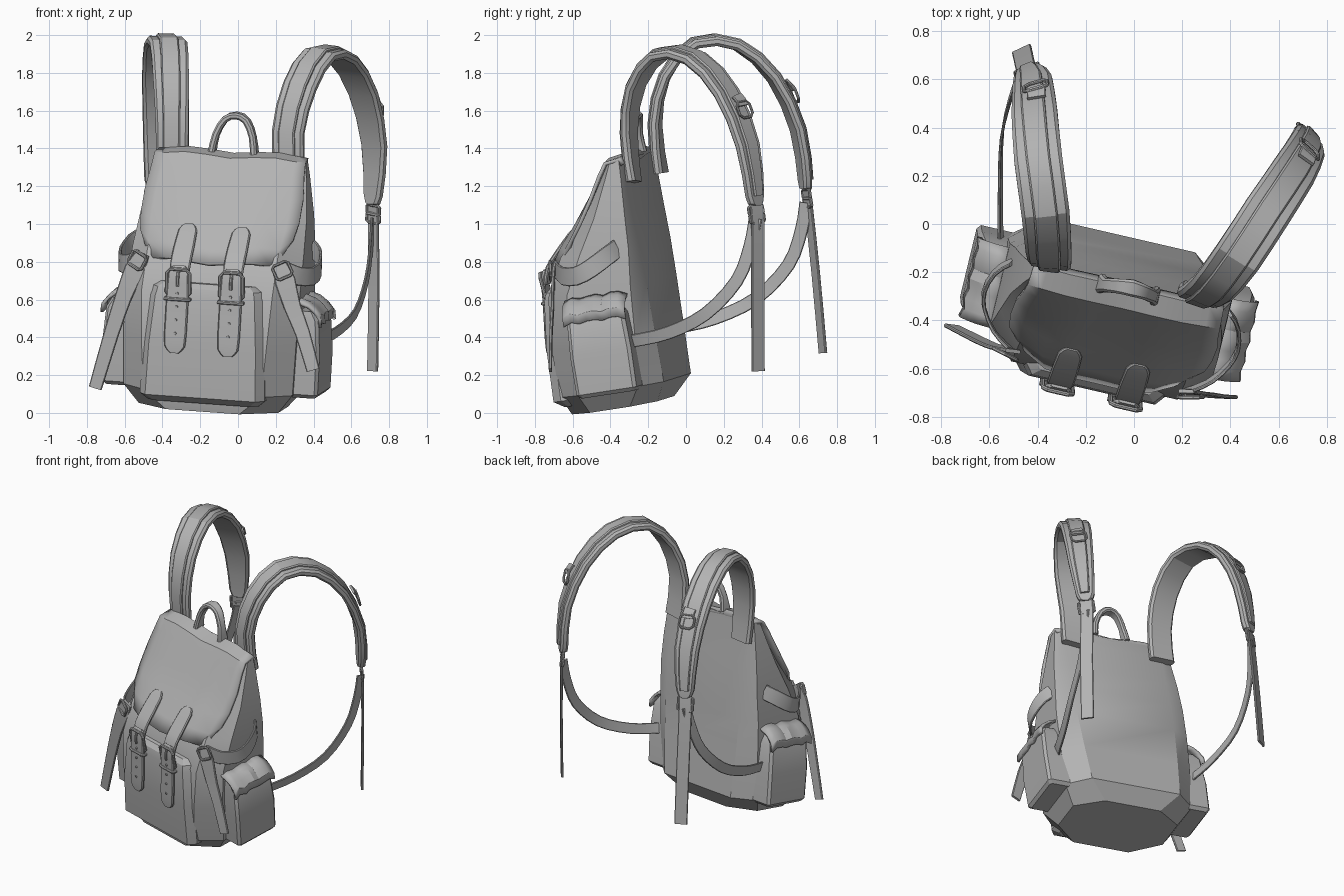
import bpy, bmesh, math
from mathutils import Vector, Matrix

if "Cube" in bpy.data.objects:
    bpy.data.objects.remove(bpy.data.objects["Cube"])

grey = bpy.data.materials.new("grey_canvas")
grey.use_nodes = True
grey.diffuse_color = (0.45, 0.45, 0.45, 1)
grey.node_tree.nodes["Principled BSDF"].inputs["Base Color"].default_value = grey.diffuse_color

# The pack stands slightly turned and tilted; parts are built upright, then placed
PLACE = (Matrix.Translation((-0.13, -0.32, 0.055)) @ Matrix.Rotation(math.radians(-13), 4, 'Z')
         @ Matrix.Rotation(math.radians(4), 4, 'Y') @ Matrix.Rotation(math.radians(8.5), 4, 'X'))


def finish(name, bm, solid=0):
    bmesh.ops.recalc_face_normals(bm, faces=bm.faces)
    me = bpy.data.meshes.new(name)
    bm.to_mesh(me)
    bm.free()
    me.materials.append(grey)
    ob = bpy.data.objects.new(name, me)
    bpy.context.collection.objects.link(ob)
    ob.matrix_world = PLACE
    bpy.ops.object.select_all(action='DESELECT')
    ob.select_set(True)
    bpy.context.view_layer.objects.active = ob
    bpy.ops.object.shade_smooth_by_angle(angle=math.radians(26))
    if solid:
        mod = ob.modifiers.new("thickness", 'SOLIDIFY')
        mod.thickness, mod.offset = solid, 0
    return ob


def loft(name, rings, closed=True, loop=False, solid=0):
    """Skin a list of equal point rings."""
    bm = bmesh.new()
    rows = [[bm.verts.new(p) for p in ring] for ring in rings]
    n = len(rows[0])
    pairs = list(zip(rows, rows[1:])) + ([(rows[-1], rows[0])] if loop else [])
    for a, b in pairs:
        for i in range(n if closed else n - 1):
            j = (i + 1) % n
            bm.faces.new((a[i], a[j], b[j], b[i]))
    if closed and not loop:
        bm.faces.new(rows[0])
        bm.faces.new(rows[-1])
    return finish(name, bm, solid)


def octagon(z, hw, front, back, cu=0.1, cf=0.1, cb=0.1, mid=0):
    """Rectangle with cut corners at height z."""
    return [(mid + x, y, z) for x, y in (
        (-hw + cu, front), (hw - cu, front), (hw, front + cf), (hw, back - cb),
        (hw - cu, back), (-hw + cu, back), (-hw, back - cb), (-hw, front + cf))]


def smooth(pts, steps):
    """Pass a rounded path through the points."""
    pts = [Vector(p) for p in pts]
    out = []
    for i in range(len(pts) - 1):
        b, c = pts[i], pts[i + 1]
        a, d = pts[max(i - 1, 0)], pts[min(i + 2, len(pts) - 1)]
        for k in range(steps):
            t = k / steps
            out.append(0.5 * (2 * b + (c - a) * t + (2 * a - 5 * b + 4 * c - d) * t ** 2
                              + (3 * b - a - 3 * c + d) * t ** 3))
    return out + [pts[-1]]


def sweep(name, pts, width, thick, wdir, s=1, steps=2, off=0, loop=False, twist=0):
    """Flat band along a path; s mirrors it, off lifts it outward."""
    path = [Vector(p) for p in pts] if loop else smooth(pts, steps)
    path = [Vector((p.x * s, p.y, p.z)) for p in path]
    n, rings = len(path), []
    widths = width if isinstance(width, (list, tuple)) else [width] * len(pts)
    for i, p in enumerate(path):
        if loop:
            tan = path[(i + 1) % n] - path[i - 1]
        else:
            tan = path[min(i + 1, n - 1)] - path[max(i - 1, 0)]
        tan.normalize()
        w = Vector(wdir)
        w.y -= twist * i / n
        w.x *= s
        w = (w - tan * w.dot(tan)).normalized()
        nor = w.cross(tan) * s
        f = i * (len(widths) - 1) / max(n - 1, 1)
        k = min(int(f), len(widths) - 2)
        a = (widths[k] + (widths[k + 1] - widths[k]) * (f - k)) / 2
        t, c = thick / 2, thick * 0.28
        sec = ((a, t - c), (a - c, t), (c - a, t), (-a, t - c),
               (-a, c - t), (c - a, -t), (a - c, -t), (a, c - t))
        rings.append([p + w * x + nor * (y + off) for x, y in sec])
    return loft(name, rings, loop=loop)


def frame(name, c, hw, hh, right, up, s=1, bar=0.02, cut=0.3):
    """Closed buckle ring with cut corners."""
    c, right, up = Vector(c), Vector(right).normalized(), Vector(up).normalized()
    k = 1 - cut
    shape = ((k, -1), (1, -k), (1, k), (k, 1), (-k, 1), (-1, k), (-1, -k), (-k, -1))
    pts = [c + right * hw * x + up * hh * y for x, y in shape]
    sweep(name, pts, bar, bar, right.cross(up), s, loop=True)


def stud(name, c, radius, depth):
    bm = bmesh.new()
    bmesh.ops.create_cone(bm, cap_ends=True, segments=10, radius1=radius, radius2=radius * 0.8,
                          depth=depth, matrix=Matrix.Translation(c) @ Matrix.Rotation(math.pi / 2, 4, 'X'))
    finish(name, bm)


# Main body: bevelled base, upright back, front sloping to the top
loft("body", [
    octagon(-0.012, 0.38, -0.25, 0.22, 0.18, 0.14, 0.11),
    octagon(0.09, 0.46, -0.27, 0.30, 0.14, 0.13, 0.11),
    octagon(0.35, 0.47, -0.27, 0.30, 0.13, 0.13, 0.08),
    octagon(0.62, 0.475, -0.24, 0.30, 0.12, 0.13, 0.06),
    octagon(0.82, 0.465, -0.14, 0.30, 0.11, 0.13, 0.04),
    octagon(1.00, 0.45, 0.015, 0.295, 0.1, 0.08, 0.03),
    octagon(1.20, 0.42, 0.145, 0.29, 0.07, 0.04, 0.02),
    octagon(1.285, 0.405, 0.20, 0.29, 0.04, 0.02, 0.02)])

# Lid: a sheet over the top and down the front, sides folded back
lid = []
for y, z, hw, fold in ((0.30, 1.27, 0.40, 0), (0.285, 1.30, 0.405, 0), (0.20, 1.285, 0.41, 0.01),
                       (0.15, 1.22, 0.415, 0.02), (0.055, 1.09, 0.43, 0.05), (-0.05, 0.96, 0.43, 0.08),
                       (-0.145, 0.86, 0.415, 0.11), (-0.205, 0.78, 0.37, 0.12)):
    lid.append([(hw * k, y - 0.015 + fold * abs(k) ** 4, z + 0.5 * fold * (abs(k) > 0.9)
                 - 0.01 * math.cos(6 * k)) for k in (-1, -0.85, -0.6, -0.3, 0, 0.3, 0.6, 0.85, 1)])
loft("lid", lid, closed=False, solid=0.02)

# Front pocket
loft("front_pocket", [
    octagon(0.035, 0.30, -0.27, -0.15, 0.04, 0.03, 0.02),
    octagon(0.07, 0.34, -0.315, -0.15, 0.04, 0.05, 0.02),
    octagon(0.35, 0.33, -0.31, -0.15, 0.04, 0.05, 0.02),
    octagon(0.60, 0.31, -0.285, -0.15, 0.04, 0.05, 0.02),
    octagon(0.645, 0.30, -0.27, -0.15, 0.04, 0.05, 0.02),
    octagon(0.67, 0.27, -0.24, -0.15, 0.04, 0.04, 0.02)])

# Grab handle
sweep("handle", [(-0.115, 0.265, 1.30), (-0.10, 0.275, 1.39), (-0.06, 0.295, 1.47), (0, 0.305, 1.495),
                 (0.06, 0.295, 1.47), (0.10, 0.275, 1.39), (0.115, 0.265, 1.30)],
      [0.08, 0.055, 0.06, 0.07, 0.06, 0.055, 0.08], 0.035, (0, 1, 0))

for s in (1, -1):
    # Front closing straps, buckles and studs
    x = 0.145
    sweep("lid_strap", [(x, -0.08, 0.955), (x, -0.11, 0.93), (x, -0.19, 0.85), (x, -0.255, 0.775),
                        (x, -0.285, 0.69)], [0.05, 0.10, 0.11, 0.11, 0.10], 0.022, (1, 0, 0), s)
    sweep("strap_tongue", [(x, -0.275, 0.76), (x, -0.29, 0.73), (x, -0.30, 0.60), (x, -0.32, 0.41),
                           (x, -0.325, 0.34), (x, -0.325, 0.305)],
          [0.07, 0.11, 0.12, 0.12, 0.11, 0.05], 0.022, (1, 0, 0), s)
    frame("front_buckle", (x, -0.295, 0.675), 0.063, 0.075, (1, 0, 0), (0, -0.1, 1), s, 0.018)
    frame("strap_keeper", (x, -0.298, 0.59), 0.065, 0.016, (1, 0, 0), (0, 1, 0), s, 0.018)
    sweep("buckle_pin", [(x, -0.298, 0.74), (x, -0.312, 0.70), (x, -0.31, 0.66)], 0.016, 0.016, (1, 0, 0), s)
    for i in range(4):
        stud("strap_eyelet", (s * x, -0.31 - 0.007 * i, 0.62 - 0.07 * i), 0.009, 0.012)

    # Boxy side pocket with drooping flap
    mid = 0.5 * s
    loft("side_pocket", [
        octagon(0.075, 0.07, -0.10, 0.19, 0.012, 0.015, 0.015, mid),
        octagon(0.095, 0.088, -0.12, 0.21, 0.015, 0.018, 0.018, mid),
        octagon(0.30, 0.092, -0.12, 0.215, 0.015, 0.018, 0.018, mid),
        octagon(0.49, 0.078, -0.11, 0.205, 0.015, 0.018, 0.018, mid),
        octagon(0.54, 0.05, -0.10, 0.18, 0.015, 0.018, 0.018, mid)])
    flap = []
    for x, z in ((0.46, 0.60), (0.52, 0.58), (0.555, 0.555), (0.585, 0.52), (0.59, 0.475)):
        flap.append([(s * (x + 0.005 * math.cos(3 * i)), -0.125 + 0.0425 * i,
                      z + 0.007 * math.sin(2.2 * i) - 0.012 * (i in (0, 8))) for i in range(9)])
    loft("side_pocket_flap", flap, closed=False, solid=0.018)

    # Compression strap, its buckle and hanging tail
    sweep("side_strap", [(0.38, -0.17, 0.77), (0.46, -0.12, 0.73), (0.525, -0.03, 0.72), (0.54, 0.06, 0.75),
                         (0.51, 0.15, 0.80), (0.46, 0.20, 0.83)], 0.1, 0.014, (0, 0, 1), s)
    end = 0.16 + 0.09 * s
    sweep("side_strap_tail", [(0.37, -0.17, 0.80), (0.41, -0.185, 0.71), (0.46, -0.20, 0.57),
                              (0.52, -0.215, 0.5 * end + 0.32), (0.59, -0.235, end)],
          [0.07, 0.11, 0.09, 0.08, 0.07], 0.016, (1, 0.1 + 0.15 * s, 0.3), s)
    frame("side_buckle", (0.395, -0.195, 0.765), 0.045, 0.04, (1, 0.3, 0.5), (-0.5, 0, 1), s, 0.016)

    # Padded shoulder strap with raised centre band, both leaning to one side
    lean = 0.035 * s
    arch = [(0.32 - lean / 2, 0.305, 1.16), (0.315 - lean, 0.315, 1.42), (0.35 - lean, 0.40, 1.66),
            (0.41 - lean, 0.575, 1.81), (0.49 - lean, 0.785, 1.765), (0.555 - lean / 2, 0.945, 1.56),
            (0.59, 1.025, 1.27), (0.595, 1.02, 1.0), (0.595, 1.015, 0.95)]
    sweep("shoulder_pad", arch, [0.17, 0.175, 0.19, 0.20, 0.20, 0.19, 0.165, 0.12, 0.06],
          0.05, (1, 0, 0), s, off=-0.005, twist=0.75)
    sweep("shoulder_band", arch[:-1], [0.09, 0.09, 0.1, 0.1, 0.1, 0.1, 0.09, 0.06],
          0.025, (1, 0, 0), s, off=0.022, twist=0.75)

    # Ring on the strap, lower buckle, webbing and loose end
    frame("strap_ring", (0.585, 1.035, 1.46), 0.05, 0.045, (1, -0.55, 0), (0, -0.2, 1), s, 0.014, 0.45)
    sweep("ring_loop", [(0.575, 1.00, 1.54), (0.58, 1.02, 1.51), (0.585, 1.03, 1.48)], 0.08, 0.015,
          (1, -0.55, 0), s)
    for z in (0.88, 0.925):
        frame("lower_buckle", (0.597, 1.01, z), 0.05, 0.024, (1, -0.7, 0), (0, 0, 1), s, 0.016)
    back = 0.035 * s
    sweep("loose_end", [(0.595, 1.015, 0.96), (0.60, 1.01, 0.85), (0.61 + back / 2, 0.975 - back / 2, 0.5),
                        (0.615 + back, 0.93 - back, 0.08)], 0.085, 0.014, (1, -0.8, 0), s)
    sweep("lower_webbing", [(0.597, 1.0, 0.88), (0.605, 0.95, 0.74), (0.61, 0.85, 0.57), (0.60, 0.65, 0.42),
                            (0.55, 0.42, 0.35), (0.50, 0.22, 0.335), (0.46, 0.12, 0.335)],
          0.07, 0.012, (0, -0.7, 0.8), s, steps=3)
